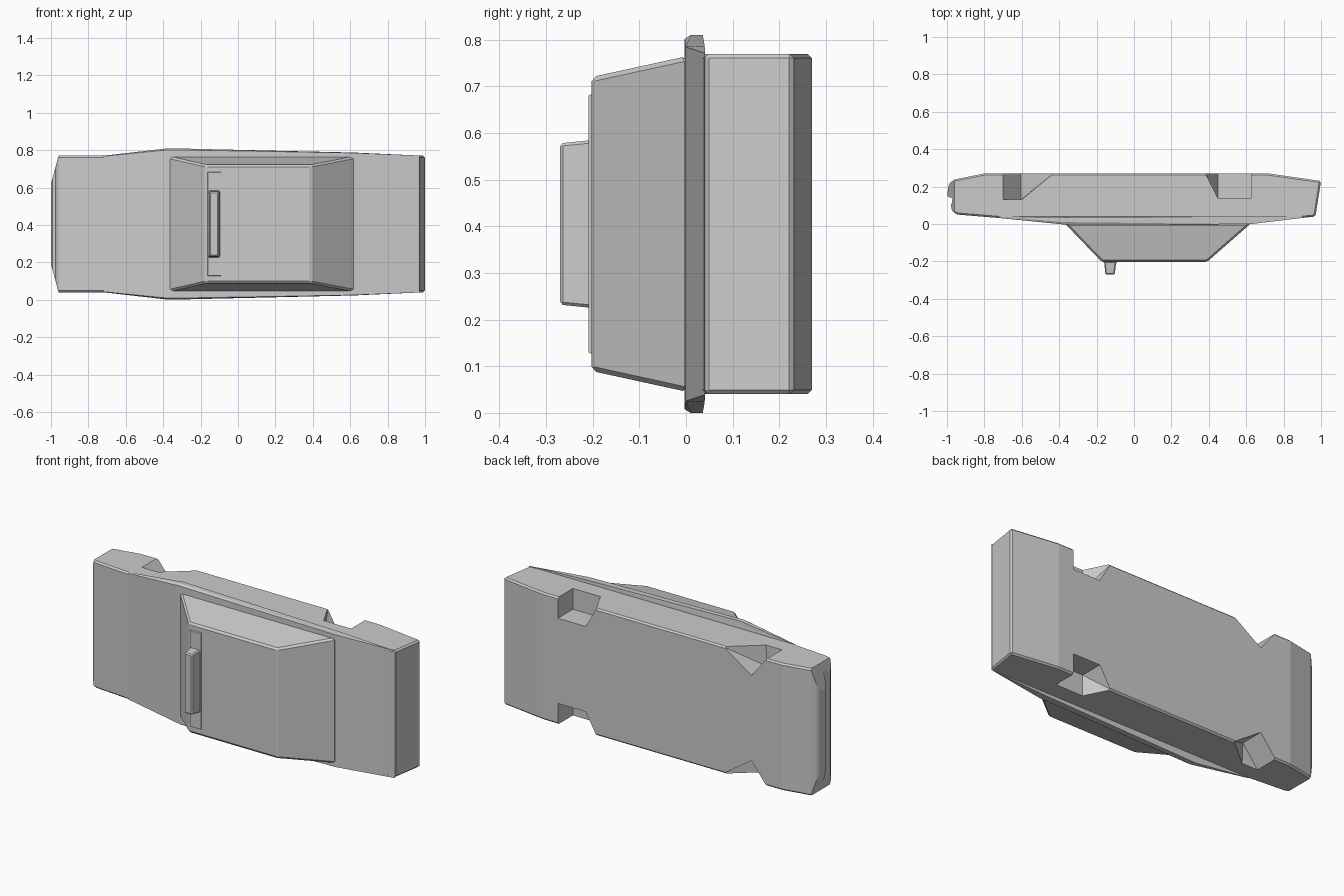
import bpy, bmesh

if "Cube" in bpy.data.objects:
    bpy.data.objects.remove(bpy.data.objects["Cube"])

MID = 0.405  # height of the mirror plane (the car lies on its side)


def finish(name, bm, bevel=0.0):
    bmesh.ops.recalc_face_normals(bm, faces=bm.faces)
    mesh = bpy.data.meshes.new(name)
    bm.to_mesh(mesh)
    bm.free()
    obj = bpy.data.objects.new(name, mesh)
    bpy.context.collection.objects.link(obj)
    if bevel:
        mod = obj.modifiers.new("soft_edges", 'BEVEL')
        mod.width = bevel
        mod.segments = 1
        mod.limit_method = 'ANGLE'
        mod.angle_limit = 0.6
    return obj


def hull(name, points, bevel=0.0):
    bm = bmesh.new()
    for p in points:
        bm.verts.new(p)
    res = bmesh.ops.convex_hull(bm, input=bm.verts[:])
    junk = {v for v in res["geom_interior"] if isinstance(v, bmesh.types.BMVert)}
    bmesh.ops.delete(bm, geom=list(junk), context='VERTS')
    bmesh.ops.dissolve_limit(bm, angle_limit=0.01, verts=bm.verts[:], edges=bm.edges[:])
    return finish(name, bm, bevel)


def sym(points):
    """Points given as (x, y, half width), mirrored about MID."""
    return [(x, y, MID + s * h) for x, y, h in points for s in (-1, 1)]


def cut(target, name, points):
    """Subtract a convex cutter and its mirror image from target."""
    for s in (-1, 1):
        cutter = hull(name, [(x, y, MID + s * h) for x, y, h in points])
        cutter.hide_render = True
        mod = target.modifiers.new(name, 'BOOLEAN')
        mod.operation = 'DIFFERENCE'
        mod.solver = 'EXACT'
        mod.object = cutter
        cutters.append(cutter)


cutters = []

# Main body: side profile extruded across the car's width
profile = [(-1, .145), (-.99, .215), (-.96, .238), (-.8, .27), (.72, .27),
           (1, .23), (.97, .04), (.62, .003), (-.37, .003), (-.94, .05),
           (-.965, .06), (-.98, .09), (-.968, .14)]
bm = bmesh.new()
face = bm.faces.new([bm.verts.new((x, y, MID - .365)) for x, y in profile])
ext = bmesh.ops.extrude_face_region(bm, geom=[face])
top = [v for v in ext["geom"] if isinstance(v, bmesh.types.BMVert)]
bmesh.ops.translate(bm, vec=(0, 0, .73), verts=top)
body = finish("car_body", bm, 0.009)

# Front corners trimmed, square-ish rear wheel wells, wedge front wheel wells
cut(body, "nose_trim", [(x, y, h) for y in (-.1, .4)
                        for x, h in ((-1.015, .16), (-.95, .40), (-1.2, .40), (-1.2, .16))])
cut(body, "rear_well", [(x, y, h) for x in (.45, .625) for y in (.135, .28)
                        for h in (.245, .45)] + [(.377, .28, .37), (.377, .28, .45)])
wedge_top = [(-.705, .13), (-.705, .28), (-.6, .13), (-.42, .28)]
cut(body, "front_well", [(x, y, h) for x, y in wedge_top for h in (.37, .45)]
    + [(-.605, .13, .245), (-.605, .28, .245)])

# Apply the cuts and drop the cutters
bpy.context.view_layer.objects.active = body
body.select_set(True)
for mod in list(body.modifiers):
    bpy.ops.object.modifier_apply(modifier=mod.name)
for c in cutters:
    bpy.data.objects.remove(c)

# Belt line flaring past the body sides, widest at the windscreen base
hull("belt_line", sym([(-.37, -.003, .397), (-.37, .036, .405), (-.37, .01, .405),
                       (-.72, .032, .362), (-.72, .04, .365), (.62, -.001, .38),
                       (.62, .04, .382), (.97, .041, .366)]))

# Cabin with sloping screens and sides
hull("cabin", sym([(-.37, .003, .36), (.625, .003, .36),
                   (-.172, -.203, .315), (.39, -.203, .315)]), 0.01)

# Raised strip at the front of the roof
hull("roof_strip", sym([(-.165, -.2, .28), (-.09, -.2, .28),
                        (-.16, -.209, .275), (-.09, -.209, .275)]))

# Roof light bar
hull("light_bar", sym([(-.16, -.2, .18), (-.095, -.2, .18),
                       (-.153, -.27, .173), (-.103, -.27, .173)]), 0.006)
